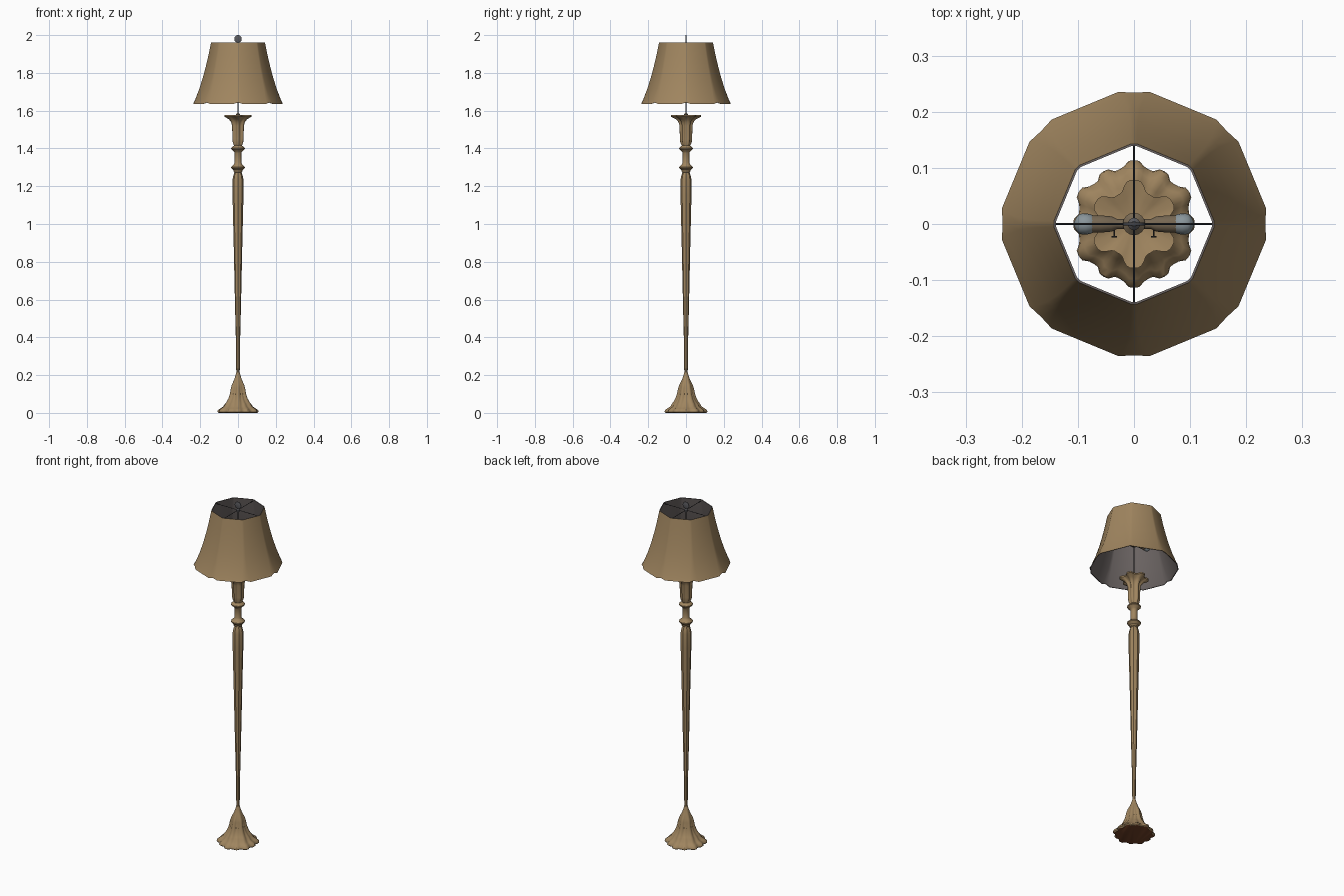
import bpy, bmesh, math
from mathutils import Vector

old = bpy.data.objects.get("Cube")
if old:
    bpy.data.objects.remove(old)


def material(name, rgb):
    m = bpy.data.materials.new(name)
    m.use_nodes = True
    m.diffuse_color = (*rgb, 1)
    node = next(n for n in m.node_tree.nodes if n.type == 'BSDF_PRINCIPLED')
    node.inputs["Base Color"].default_value = (*rgb, 1)
    return m


TAN = material("tan", (0.35, 0.235, 0.115))
LINING = material("grey lining", (0.15, 0.13, 0.126))
BROWN = material("dark brown", (0.17, 0.055, 0.021))
BLACK = material("black metal", (0.035, 0.035, 0.04))
STEEL = material("grey metal", (0.1, 0.1, 0.11))
BRONZE = material("bronze", (0.18, 0.135, 0.085))
GLASS = material("bulb glass", (0.25, 0.3, 0.325))


def loft(name, rings, mats, cap_start=False, cap_end=False, sharp=35, rule=None):
    """Join equal rings of points into a surface."""
    bm = bmesh.new()
    rows = [[bm.verts.new(p) for p in ring] for ring in rings]
    n = len(rows[0])
    for a, b in zip(rows, rows[1:]):
        for i in range(n):
            j = (i + 1) % n
            bm.faces.new((a[i], a[j], b[j], b[i]))
    if cap_start:
        bm.faces.new(rows[0][::-1])
    if cap_end:
        bm.faces.new(rows[-1])
    bm.normal_update()
    if rule:
        for f in bm.faces:
            f.material_index = rule(f)
    mesh = bpy.data.meshes.new(name)
    bm.to_mesh(mesh)
    bm.free()
    for m in mats:
        mesh.materials.append(m)
    ob = bpy.data.objects.new(name, mesh)
    bpy.context.collection.objects.link(ob)
    bpy.ops.object.select_all(action='DESELECT')
    ob.select_set(True)
    bpy.context.view_layer.objects.active = ob
    bpy.ops.object.shade_smooth_by_angle(angle=math.radians(sharp))
    return ob


def flat_wave(t):
    """A cosine with flattened crests, for square-ended petals."""
    return max(-1, min(1, 1.5 * math.cos(t)))


def petal_ring(z, r, six=0.0, twelve=0.0, n=72):
    """A ring with six main lobes, one at the front, and twelve fine ones."""
    pts = []
    for i in range(n):
        t = 2 * math.pi * i / n
        k = r * (1 - six * flat_wave(6 * t) + twelve * flat_wave(12 * t))
        pts.append((k * math.cos(t), k * math.sin(t), z))
    return pts


def turned(name, start, direction, profile, mat, n=12):
    """Turn a (distance, radius) profile about an axis."""
    d = Vector(direction).normalized()
    u = d.orthogonal().normalized()
    v = d.cross(u)
    rings = []
    for s, r in profile:
        c = Vector(start) + d * s
        rings.append([c + r * (u * math.cos(2 * math.pi * i / n) + v * math.sin(2 * math.pi * i / n))
                      for i in range(n)])
    return loft(name, rings, [mat], True, True)


def rod(name, a, b, r, mat, n=8):
    d = Vector(b) - Vector(a)
    return turned(name, a, d, [(0, r), (d.length, r)], mat, n)


# Flared base with thin petal rim and dark underside
base = [(0.0, 0.1, 0.025, 0.05), (0.005, 0.106, 0.025, 0.05), (0.014, 0.104, 0.025, 0.05),
        (0.024, 0.091, 0.03, 0.05), (0.034, 0.077, 0.03, 0.04), (0.048, 0.07, 0.04, 0.04),
        (0.056, 0.063, 0.05, 0.03), (0.075, 0.052, 0.07, 0.03), (0.1, 0.043, 0.08, 0.03),
        (0.13, 0.038, 0.08, 0.02), (0.15, 0.033, 0.06, 0), (0.175, 0.021, 0.03, 0),
        (0.2, 0.013, 0, 0), (0.215, 0.009, 0, 0)]
loft("base", [petal_ring(*row) for row in base], [TAN, BROWN], True, True, 40,
     lambda f: 1 if f.normal.z < -0.9 else 0)

# Tapered faceted pole
pole = [(0.2, 0.009), (0.35, 0.0105), (0.6, 0.0165), (0.9, 0.023), (1.15, 0.029), (1.235, 0.029),
        (1.26, 0.024), (1.278, 0.016)]
turned("pole", (0, 0, 0), (0, 0, 1), pole, TAN, 8)

# Slim neck with two pointed collars
neck = [(1.27, 0.016), (1.276, 0.023), (1.285, 0.024), (1.297, 0.037), (1.303, 0.037), (1.316, 0.022),
        (1.325, 0.018), (1.375, 0.018), (1.384, 0.022), (1.397, 0.037), (1.403, 0.037),
        (1.415, 0.022), (1.425, 0.021)]
turned("neck", (0, 0, 0), (0, 0, 1), neck, TAN, 12)

# Fluted cup opening into six petals
cup = [(1.412, 0.02, 0.05), (1.43, 0.027, 0.1), (1.45, 0.029, 0.12), (1.52, 0.03, 0.13),
       (1.54, 0.035, 0.14), (1.555, 0.047, 0.14), (1.568, 0.069, 0.14), (1.576, 0.069, 0.14),
       (1.572, 0.05, 0.12), (1.566, 0.02, 0.05)]
loft("cup", [petal_ring(*row) for row in cup], [TAN], True, True, 40)


# Eight-sided shade whose corners widen into notches at the hem
def shade_ring(z, r, spread, inset=0.0, lift=0.0):
    pts = []
    for k in range(8):
        for side in (-1, 0, 1):
            t = math.radians(45 * k + side * spread)
            rr = r - inset - (0.012 * r if side == 0 and lift else 0)
            pts.append((rr * math.cos(t), rr * math.sin(t), z + (lift if side == 0 else 0)))
    return pts


shade = [(1.635, 0.237, 6.8, 0, 0.008), (1.655, 0.228, 5), (1.715, 0.205, 3), (1.775, 0.186, 2.2),
         (1.835, 0.170, 2), (1.895, 0.156, 2), (1.96, 0.143, 2)]
loft("shade", [shade_ring(*row) for row in shade], [TAN], sharp=25)
inner = [(z, r, s, 0.004, *rest[1:]) for z, r, s, *rest in shade]
rings = [shade_ring(*shade[0])] + [shade_ring(*row) for row in inner] + [shade_ring(*shade[-1])]
loft("shade_lining", [ring[::-1] for ring in rings], [LINING], sharp=25)

# Central rod, spider wires and finial
rod("centre_rod", (0, 0, 1.56), (0, 0, 1.97), 0.003, BLACK)
turned("rod_collar", (0, 0, 1.565), (0, 0, 1), [(0, 0.011), (0.015, 0.011), (0.022, 0.004)], BRONZE)
rod("spider_wire_x", (-0.14, 0, 1.952), (0.14, 0, 1.952), 0.0015, BLACK, 6)
rod("spider_wire_y", (0, -0.14, 1.952), (0, 0.14, 1.952), 0.0015, BLACK, 6)
turned("spider_hub", (0, 0, 1.946), (0, 0, 1), [(0, 0.011), (0.008, 0.011), (0.014, 0.005)], STEEL)
turned("finial", (0, -0.003, 1.98), (0, 1, 0), [(0, 0.018), (0.001, 0.02), (0.005, 0.02), (0.006, 0.018)],
       STEEL, 20)

# Socket cluster with a bulb and switch on each side
Z = 1.795
turned("socket_hub", (0, 0, Z - 0.025), (0, 0, 1),
       [(0, 0.008), (0.008, 0.02), (0.04, 0.02), (0.05, 0.008)], BRONZE, 16)
for side, sx in (("left", 1), ("right", -1)):
    turned(side + "_socket", (sx * 0.01, 0, Z), (sx, 0, 0),
           [(0, 0.009), (0.02, 0.009), (0.03, 0.014), (0.05, 0.016), (0.066, 0.016), (0.07, 0.012)], BRONZE)
    turned(side + "_bulb", (sx * 0.07, 0, Z), (sx, 0, 0),
           [(0, 0.012), (0.006, 0.017), (0.016, 0.019), (0.026, 0.018), (0.033, 0.012), (0.037, 0.003)],
           GLASS, 16)
    rod(side + "_switch_stem", (sx * 0.035, 0, Z), (sx * 0.035, -0.023, Z), 0.0015, BLACK, 6)
    rod(side + "_switch_key", (sx * 0.03, -0.023, Z), (sx * 0.04, -0.023, Z), 0.0015, BLACK, 6)
